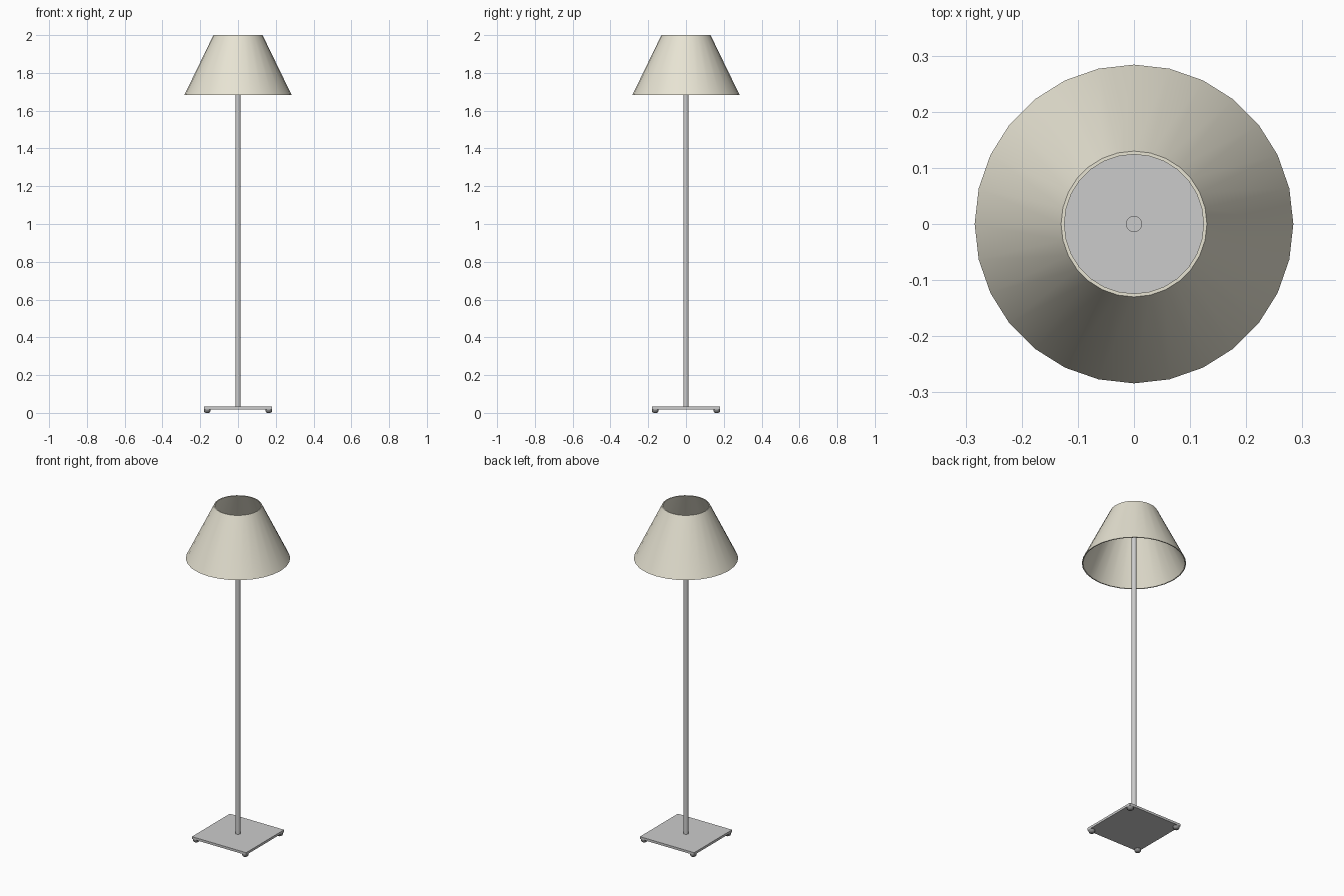
import bpy, bmesh, math

if "Cube" in bpy.data.objects:
    bpy.data.objects.remove(bpy.data.objects["Cube"])


def lathe(name, profile, sides, loc=(0, 0, 0), closed=False, color=None):
    """Spin a (radius, z) profile around z; open ends are capped."""
    bm = bmesh.new()
    rings = []
    for r, z in profile:
        rings.append([bm.verts.new((r * math.cos(2 * math.pi * i / sides),
                                    r * math.sin(2 * math.pi * i / sides), z))
                      for i in range(sides)])
    pairs = list(zip(rings, rings[1:]))
    if closed:
        pairs.append((rings[-1], rings[0]))
    else:
        bm.faces.new(rings[0])
        bm.faces.new(rings[-1])
    for a, b in pairs:
        for i in range(sides):
            j = (i + 1) % sides
            bm.faces.new((a[i], a[j], b[j], b[i]))
    bmesh.ops.recalc_face_normals(bm, faces=bm.faces[:])
    mesh = bpy.data.meshes.new(name)
    bm.to_mesh(mesh)
    bm.free()
    ob = bpy.data.objects.new(name, mesh)
    bpy.context.collection.objects.link(ob)
    ob.location = loc
    if color:
        paint(ob, color)
    bpy.ops.object.select_all(action='DESELECT')
    ob.select_set(True)
    bpy.context.view_layer.objects.active = ob
    bpy.ops.object.shade_smooth_by_angle(angle=math.radians(35))
    return ob


def paint(ob, color):
    mat = bpy.data.materials.new(ob.name + "_material")
    mat.diffuse_color = (*color, 1)
    mat.use_nodes = True
    mat.node_tree.nodes["Principled BSDF"].inputs["Base Color"].default_value = mat.diffuse_color
    ob.data.materials.append(mat)


# Thin conical shade, open at both ends
lathe("lamp_shade", [(0.284, 1.683), (0.130, 2.0), (0.124, 2.0), (0.278, 1.683)],
      28, closed=True, color=(0.80, 0.77, 0.65))

# Pole
lathe("pole", [(0.0145, 0.03), (0.0145, 1.85)], 20)

# Square base plate
bpy.ops.mesh.primitive_cube_add(size=1, location=(0, 0, 0.026))
base = bpy.context.object
base.name = "base_plate"
base.scale = (0.36, 0.36, 0.014)

# Four rounded feet
for sx in (-1, 1):
    for sy in (-1, 1):
        lathe("foot", [(0.009, 0), (0.015, 0.004), (0.018, 0.010), (0.018, 0.019)],
              16, (sx * 0.163, sy * 0.163, 0), color=(0.25, 0.25, 0.25))
